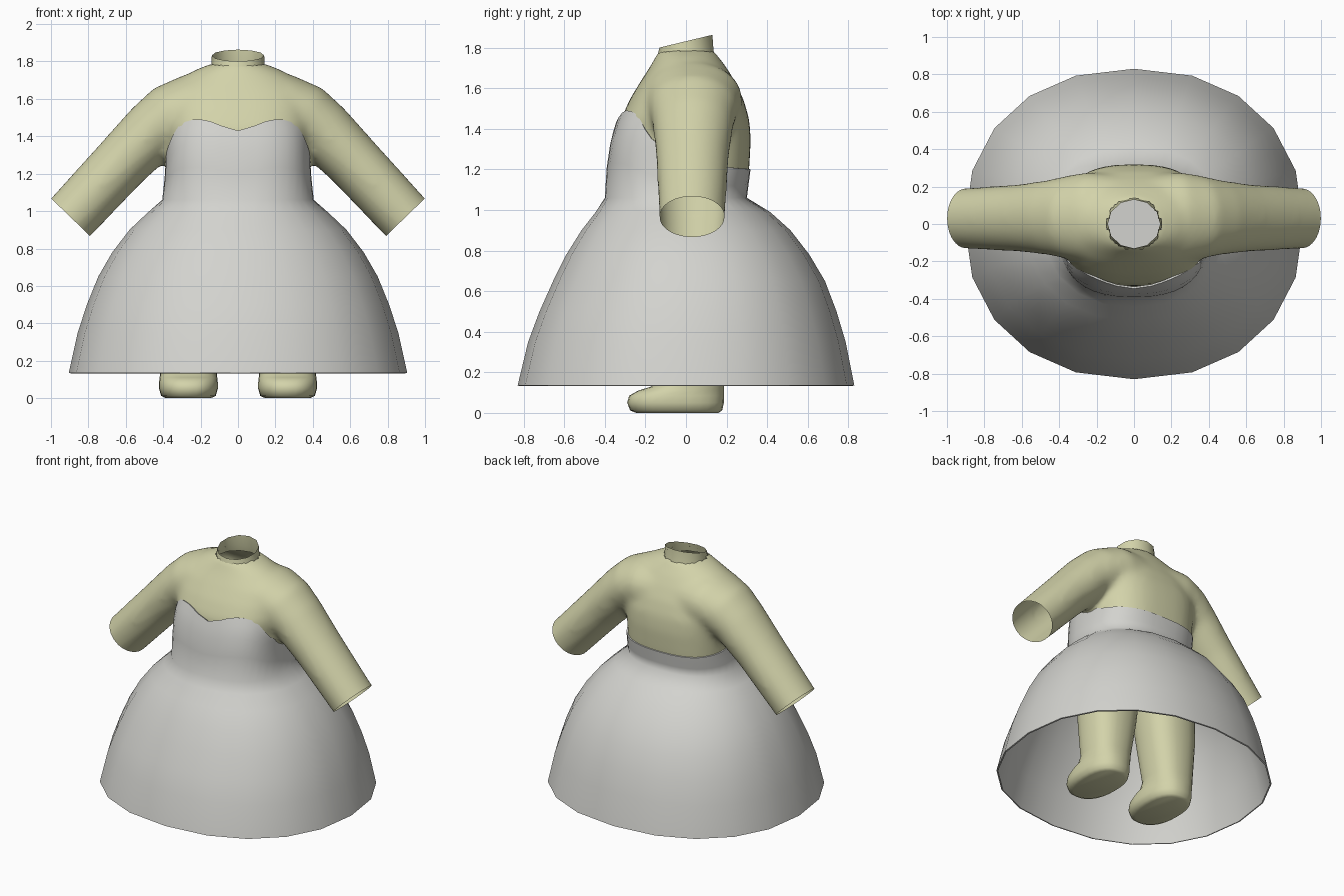
import bpy, bmesh, math
from mathutils import Vector

if "Cube" in bpy.data.objects:
    bpy.data.objects.remove(bpy.data.objects["Cube"])


def material(name, rgb):
    m = bpy.data.materials.new(name)
    m.diffuse_color = (*rgb, 1)
    m.use_nodes = True
    m.node_tree.nodes["Principled BSDF"].inputs["Base Color"].default_value = m.diffuse_color
    return m


OLIVE = material("pale olive", (0.65, 0.65, 0.40))
GREY = material("light grey", (0.65, 0.65, 0.62))


def interp(table, v):
    """Linear lookup in rows of (key, values...)."""
    for a, b in zip(table, table[1:]):
        if v <= b[0]:
            t = max(0, (v - a[0]) / (b[0] - a[0]))
            return [p + (q - p) * t for p, q in zip(a[1:], b[1:])]
    return list(table[-1][1:])


def spow(v, e):
    return math.copysign(abs(v) ** e, v)


def oval(z, hw, front, back, n, cx=0, power=2.0):
    """Horizontal oval ring that starts at the front."""
    mid, half = (front + back) / 2, (back - front) / 2
    return [Vector((cx + hw * spow(math.sin(a), 2 / power),
                    mid - half * spow(math.cos(a), 2 / power), z))
            for a in (math.tau * i / n for i in range(n))]


def add_loft(bm, rings, cap_start=False, cap_end=False):
    vs = [[bm.verts.new(p) for p in r] for r in rings]
    n = len(vs[0])
    for a, b in zip(vs, vs[1:]):
        for i in range(n):
            j = (i + 1) % n
            bm.faces.new((a[i], a[j], b[j], b[i]))
    if cap_start:
        bm.faces.new(vs[0][::-1])
    if cap_end:
        bm.faces.new(vs[-1])


def smooth(ob, angle):
    bpy.ops.object.select_all(action='DESELECT')
    ob.select_set(True)
    bpy.context.view_layer.objects.active = ob
    bpy.ops.object.shade_smooth_by_angle(angle=math.radians(angle))


def finish(bm, name, mat, angle=40, recalc=True):
    me = bpy.data.meshes.new(name)
    if recalc:
        bmesh.ops.recalc_face_normals(bm, faces=bm.faces[:])
    bm.to_mesh(me)
    bm.free()
    me.materials.append(mat)
    ob = bpy.data.objects.new(name, me)
    bpy.context.collection.objects.link(ob)
    smooth(ob, angle)
    return ob


# Upper body: torso and arms fused into one smooth skin
bm = bmesh.new()
torso = [(0.95, .365, -.33, .28, 2.7), (1.2, .375, -.335, .312, 2.7), (1.35, .38, -.33, .32, 2.7),
         (1.45, .395, -.32, .312, 2.7), (1.55, .40, -.275, .282, 2.5), (1.64, .38, -.22, .238, 2.4),
         (1.71, .31, -.175, .195, 2.1), (1.755, .23, -.15, .16, 2), (1.79, .14, -.135, .135, 2)]
add_loft(bm, [oval(*r[:4], 40, 0, r[4]) for r in torso], True, True)
# x, z, tilt, radius in the tilt direction, radius in y, y centre
arm = [(0.0, 1.56, 0, .19, .23, .02), (.24, 1.548, 16, .187, .245, .035),
       (.36, 1.50, 30, .182, .222, .036), (.46, 1.425, 41, .165, .20, .035),
       (.62, 1.262, 46, .153, .18, .032), (.895, .967, 46, .147, .163, .03),
       (1.0, .857, 46, .147, .163, .03)]
for side in (-1, 1):
    rings = []
    for x, z, tilt, r, ry, cy in arm:
        t = math.radians(tilt)
        rings.append([Vector((side * (x + r * math.cos(a) * math.sin(t)),
                              cy + ry * math.sin(a), z + r * math.cos(a) * math.cos(t)))
                      for a in (math.tau * i / 24 for i in range(24))])
    add_loft(bm, rings, True, True)
body = finish(bm, "upper_body", OLIVE)
mod = body.modifiers.new("fuse", 'REMESH')
mod.mode = 'VOXEL'
mod.voxel_size = 0.02
mod = body.modifiers.new("relax", 'SMOOTH')
mod.factor = 0.5
mod.iterations = 14
for m in ("fuse", "relax"):
    bpy.ops.object.modifier_apply(modifier=m)

# Open the cuffs with straight cuts, then the waist and neck hole
bm = bmesh.new()
bm.from_mesh(body.data)
for side in (-1, 1):
    bmesh.ops.bisect_plane(bm, geom=bm.verts[:] + bm.edges[:] + bm.faces[:],
                           plane_co=(side * .895, 0, .967),
                           plane_no=(side * .695, 0, -.719), clear_outer=True)
hidden = [v for v in bm.verts
          if (abs(v.co.x) < .45 and v.co.z < 1.06)
          or (math.hypot(v.co.x, v.co.y) < .13 and v.co.z > 1.6)]
bmesh.ops.delete(bm, geom=hidden, context='VERTS')
bm.to_mesh(body.data)
bm.free()
smooth(body, 60)

# Short open neck with a slanted rim
bm = bmesh.new()
low = oval(1.74, .152, -.145, .147, 12)
mid = oval(1.785, .143, -.135, .136, 12)
rim = oval(1.832, .14, -.13, .13, 12)
for p in rim:
    p.z += p.y * .24
add_loft(bm, [low, mid, rim])
finish(bm, "neck", OLIVE, 60)

# Dress: faceted bell skirt running into a bodice with sweetheart neckline and low back
# z, half width, front, back, roundness
shape = [(1.06, .405, -.40, .30, 2.4), (1.2, .39, -.392, .318, 2.7),
         (1.35, .385, -.37, .332, 2.8), (1.43, .38, -.345, .325, 2.7), (1.5, .365, -.32, .315, 2.5)]
neckline = [(0, 1.43), (10, 1.46), (20, 1.485), (30, 1.492), (42, 1.485), (55, 1.45),
            (68, 1.37), (90, 1.27), (110, 1.22), (140, 1.205), (180, 1.2)]
skirt = [(.135, .905, -.83, .83), (.35, .857, -.778, .787), (.5, .808, -.722, .742),
         (.65, .747, -.655, .685), (.78, .672, -.59, .608), (.9, .58, -.515, .515),
         (.99, .485, -.445, .415)]
N = 40
rings = []
for r in skirt:
    ring = oval(*r, N, 0, 2.2)
    for i in range(1, N, 2):  # flatten every other point onto the facet
        ring[i] = (ring[i - 1] + ring[(i + 1) % N]) / 2
    rings.append(ring)
for k in (0, .4, .7, .88, 1):
    ring = []
    for i in range(N):
        deg = 360 * i / N
        top = interp(neckline, min(deg, 360 - deg))[0]
        z = 1.06 + (top - 1.06) * k
        hw, front, back, power = interp(shape, z)
        ring.append(oval(z, hw, front, back, N, 0, power)[i])
    rings.append(ring)
bm = bmesh.new()
add_loft(bm, rings)
dress = finish(bm, "dress", GREY, 75)
mod = dress.modifiers.new("cloth", 'SOLIDIFY')
mod.thickness = 0.01
mod.offset = -1
bpy.ops.object.modifier_apply(modifier="cloth")
smooth(dress, 75)

# Waist lining inside the dress
bm = bmesh.new()
bm.faces.new([bm.verts.new(p) for p in oval(1.06, .392, -.392, .292, 40, 0, 2.3)])
finish(bm, "waist_lining", GREY, 40, False)

# Legs with rounded feet: z, half width, front, back, centre x
leg = [(0, .12, -.245, .16, .265), (.012, .146, -.275, .178, .265),
       (.05, .157, -.29, .187, .265), (.085, .157, -.28, .188, .265),
       (.11, .154, -.235, .188, .265), (.13, .152, -.17, .187, .265),
       (.18, .152, -.135, .184, .264), (.45, .185, -.155, .2, .25),
       (.75, .205, -.18, .21, .23), (1.05, .19, -.19, .2, .2)]
for side, label in ((-1, "right"), (1, "left")):
    bm = bmesh.new()
    add_loft(bm, [oval(z, w, f, b, 28, side * cx, 2.4) for z, w, f, b, cx in leg], True)
    finish(bm, label + "_leg", OLIVE, 80)
